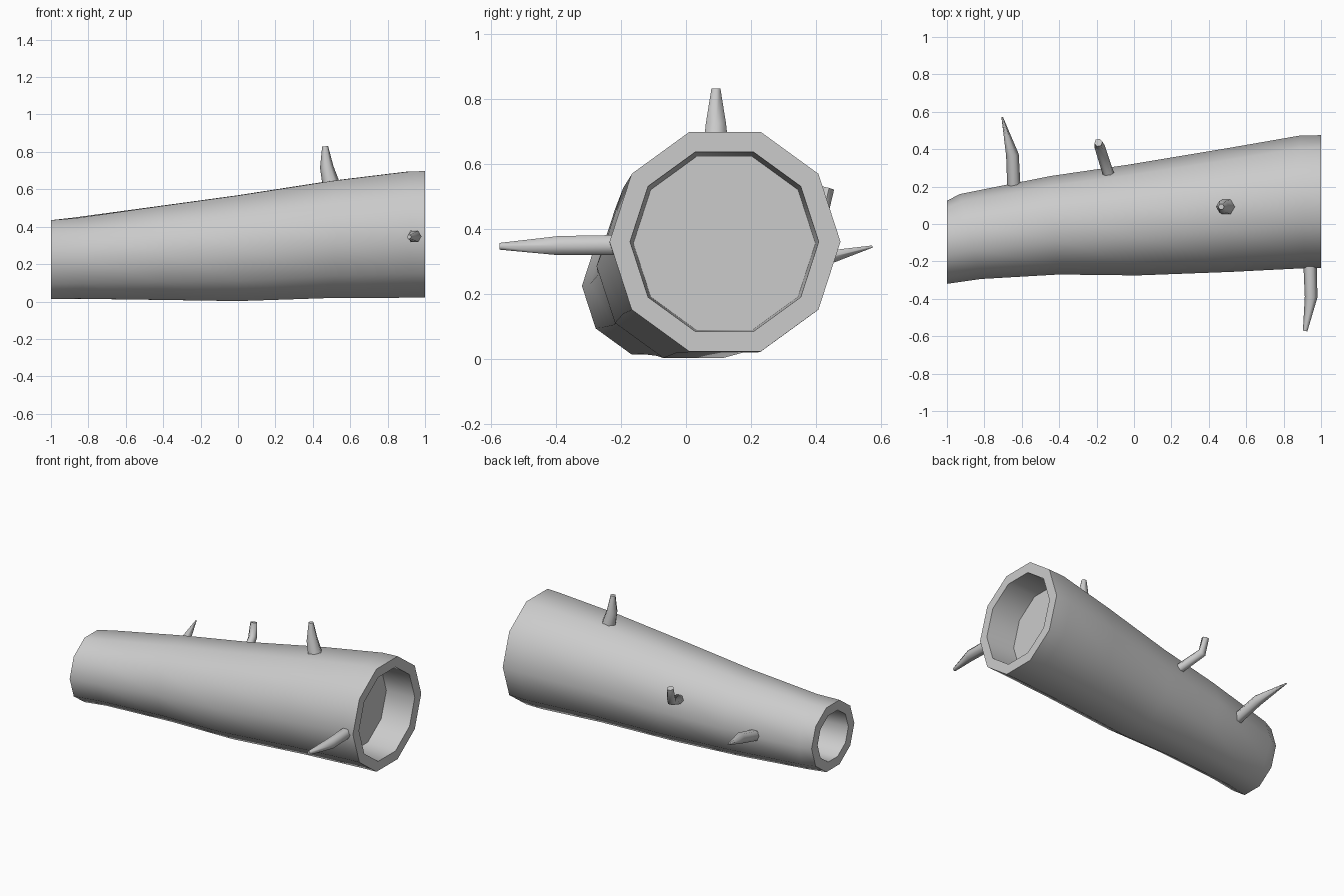
import bpy, bmesh, math
from mathutils import Vector

if "Cube" in bpy.data.objects:
    bpy.data.objects.remove(bpy.data.objects["Cube"])


def loft(name, rings, angle):
    """Skin a closed solid through a list of point rings and cap both ends."""
    bm = bmesh.new()
    loops = [[bm.verts.new(p) for p in ring] for ring in rings]
    n = len(loops[0])
    for a, b in zip(loops, loops[1:]):
        for i in range(n):
            j = (i + 1) % n
            bm.faces.new((a[i], a[j], b[j], b[i]))
    bm.faces.new(loops[0])
    bm.faces.new(loops[-1])
    bmesh.ops.recalc_face_normals(bm, faces=bm.faces)
    mesh = bpy.data.meshes.new(name)
    bm.to_mesh(mesh)
    bm.free()
    obj = bpy.data.objects.new(name, mesh)
    bpy.context.collection.objects.link(obj)
    bpy.ops.object.select_all(action='DESELECT')
    obj.select_set(True)
    bpy.context.view_layer.objects.active = obj
    bpy.ops.object.shade_smooth_by_angle(angle=math.radians(angle))
    return obj


def log_ring(x, y, z, r, tilt=0.0, sides=10):
    """Ten-sided section across x, leaned to follow the bend."""
    ring = []
    for i in range(sides):
        a = 2 * math.pi * i / sides
        dy = r * math.cos(a)
        ring.append((x - tilt * dy, y + dy, z + r * math.sin(a)))
    return ring


def twig(name, path, sides=6):
    """Tapered twig through (x, y, z, radius) points."""
    pts = [Vector(p[:3]) for p in path]
    rings = []
    side = None
    for i, p in enumerate(path):
        d = (pts[min(i + 1, len(pts) - 1)] - pts[max(i - 1, 0)]).normalized()
        ref = Vector((1, 0, 0)) if side is None else side
        side = (ref - d * ref.dot(d)).normalized()
        up = d.cross(side)
        rings.append([pts[i] + p[3] * (math.cos(a) * side + math.sin(a) * up)
                      for a in (2 * math.pi * k / sides for k in range(sides))])
    return loft(name, rings, 65)


# Bent, tapering trunk with a recessed hollow at each end
loft("hollow_log", [log_ring(*s) for s in (
    (-0.80, -0.055, 0.235, 0.165),
    (-1.00, -0.098, 0.224, 0.160),
    (-1.00, -0.098, 0.224, 0.222),
    (-0.875, -0.067, 0.231, 0.227, 0.25),
    (-0.425, -0.007, 0.259, 0.263, 0.09),
    (0.00, 0.022, 0.285, 0.297, 0.06),
    (0.50, 0.073, 0.332, 0.329, 0.06),
    (0.90, 0.118, 0.357, 0.354, 0.05),
    (1.00, 0.120, 0.360, 0.355),
    (1.00, 0.118, 0.360, 0.290),
    (0.80, 0.118, 0.355, 0.280),
)], 40)

# Broken twigs
twig("top_twig", [(0.505, 0.092, 0.60, 0.050), (0.474, 0.092, 0.72, 0.036),
                  (0.466, 0.092, 0.83, 0.016)])
twig("front_twig", [(0.94, -0.18, 0.35, 0.036), (0.947, -0.39, 0.348, 0.034),
                    (0.915, -0.572, 0.346, 0.012)])
twig("back_twig", [(-0.64, 0.15, 0.235, 0.036), (-0.65, 0.37, 0.295, 0.034),
                   (-0.705, 0.572, 0.345, 0.004)])
twig("bent_twig", [(-0.125, 0.23, 0.36, 0.031), (-0.183, 0.412, 0.432, 0.028),
                   (-0.19, 0.435, 0.525, 0.022)])
